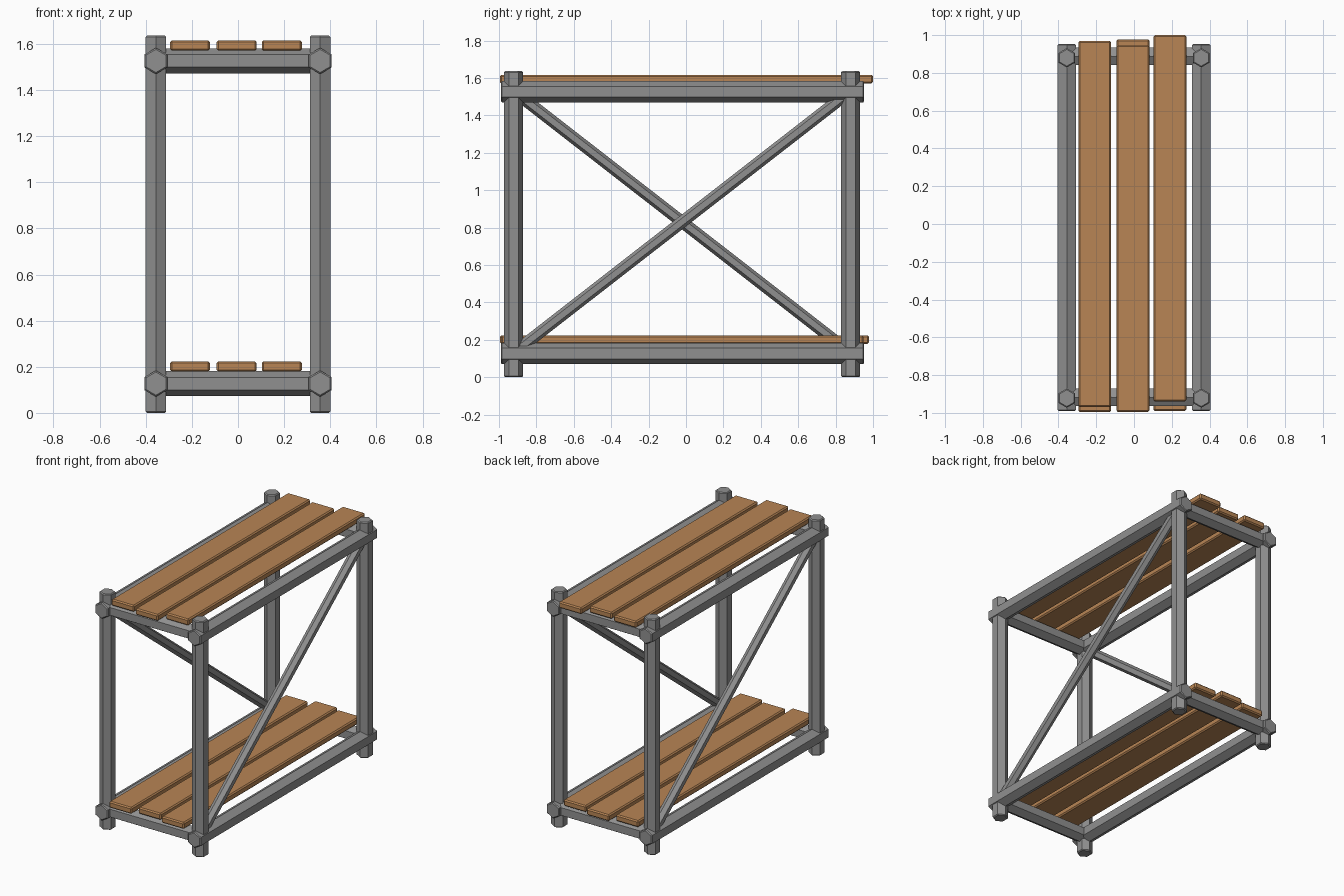
import bpy, bmesh, math
from mathutils import Vector, Matrix

if "Cube" in bpy.data.objects:
    bpy.data.objects.remove(bpy.data.objects["Cube"])


def material(name, rgb):
    m = bpy.data.materials.new(name)
    m.diffuse_color = (*rgb, 1)
    m.use_nodes = True
    m.node_tree.nodes["Principled BSDF"].inputs["Base Color"].default_value = m.diffuse_color
    return m


wood = material("wood", (0.48, 0.235, 0.09))
steel = material("steel", (0.28, 0.28, 0.28))


def finish(name, bm, mat):
    mesh = bpy.data.meshes.new(name)
    bm.to_mesh(mesh)
    bm.free()
    ob = bpy.data.objects.new(name, mesh)
    bpy.context.collection.objects.link(ob)
    mesh.materials.append(mat)
    return ob


def hex_bar(name, a, b, r, corner, bevel=0.006):
    """Six-sided bar from a to b; one long edge points towards 'corner'."""
    a, b = Vector(a), Vector(b)
    axis = (b - a).normalized()
    u = Vector(corner)
    u = (u - axis * u.dot(axis)).normalized()
    v = axis.cross(u)
    bm = bmesh.new()
    bmesh.ops.create_cone(bm, cap_ends=True, segments=6, radius1=r, radius2=r,
                          depth=(b - a).length)
    # align the first vertex with local +x
    p = bm.verts[:][0].co
    bm.transform(Matrix.Rotation(-math.atan2(p.y, p.x), 4, 'Z'))
    # chamfered end caps
    bm.normal_update()
    rims = [e for e in bm.edges if any(len(f.verts) == 6 for f in e.link_faces)]
    bmesh.ops.bevel(bm, geom=rims, offset=bevel, segments=1, affect='EDGES')
    # orient along the bar
    rot = Matrix((u, v, axis)).transposed().to_4x4()
    bm.transform(Matrix.Translation((a + b) / 2) @ rot)
    return finish(name, bm, steel)


def plank(name, x, y0, y1, z):
    bm = bmesh.new()
    bmesh.ops.create_cube(bm, size=1)
    bm.transform(Matrix.Translation((x, (y0 + y1) / 2, z))
                 @ Matrix.Diagonal((0.174, y1 - y0, 0.045, 1)))
    bm.normal_update()
    bmesh.ops.bevel(bm, geom=bm.edges[:], offset=0.008, segments=1, affect='EDGES')
    return finish(name, bm, wood)


PX, YF, YB = 0.356, -0.922, 0.88
LEVELS = {"lower": 0.127, "upper": 1.526}

# upright posts
for sx, side in ((-1, "left"), (1, "right")):
    for y, end in ((YF, "front"), (YB, "back")):
        hex_bar(f"{end}_{side}_post", (sx * PX, y, 0), (sx * PX, y, 1.636), 0.051, (0, 1, 0))

# long side rails and short cross rails
for level, z in LEVELS.items():
    for sx, side in ((-1, "left"), (1, "right")):
        hex_bar(f"{level}_{side}_rail", (sx * PX, -0.99, z), (sx * PX, 0.953, z),
                0.057, (0, 0, 1))
    for y, end in ((YF + 0.004, "front"), (YB + 0.008, "back")):
        hex_bar(f"{level}_{end}_cross_rail", (-PX, y, z), (PX, y, z), 0.054, (0, 0, 1))

# diagonal braces, one on each long side
hex_bar("right_brace", (PX, YF, 0.13), (PX, YB, 1.53), 0.032, (0, 0, 1))
hex_bar("left_brace", (-PX, YF, 1.53), (-PX, YB, 0.13), 0.032, (0, 0, 1))

# walkway planks, slightly shifted lengthwise
XS = (-0.208, -0.006, 0.19)
SPANS = {
    "lower": (0.201, ((-0.995, 0.945), (-0.962, 0.978), (-0.99, 0.95))),
    "upper": (1.593, ((-0.969, 0.969), (-0.995, 0.947), (-0.94, 1.0))),
}
for level, (z, spans) in SPANS.items():
    for i, (x, (y0, y1)) in enumerate(zip(XS, spans), 1):
        plank(f"{level}_plank_{i}", x, y0, y1, z)
